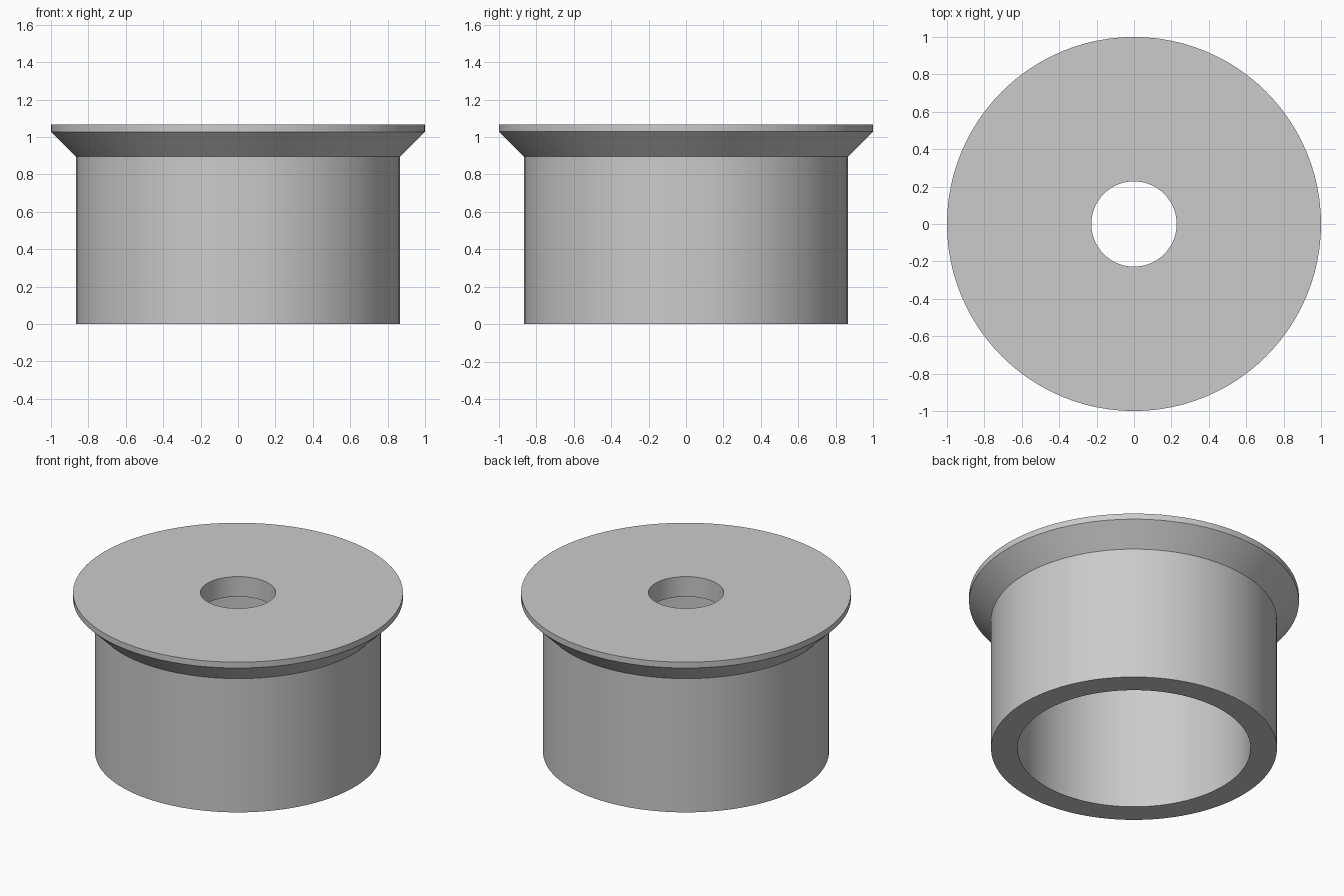
import bpy
import bmesh
import math

cube = bpy.data.objects.get("Cube")
if cube:
    bpy.data.objects.remove(cube, do_unlink=True)

# Plain grey material
grey = bpy.data.materials.new("light_grey")
grey.use_nodes = True
colour = (0.6, 0.6, 0.6, 1)
grey.diffuse_color = colour
grey.node_tree.nodes["Principled BSDF"].inputs["Base Color"].default_value = colour


def lathe(name, profile, steps=96):
    """Revolve a closed (radius, height) profile around z."""
    bm = bmesh.new()
    verts = [bm.verts.new((r, 0, z)) for r, z in profile]
    edges = [bm.edges.new((v, verts[(i + 1) % len(verts)])) for i, v in enumerate(verts)]
    bmesh.ops.spin(bm, geom=verts + edges, cent=(0, 0, 0), axis=(0, 0, 1),
                   angle=math.tau, steps=steps, use_merge=True)
    bmesh.ops.remove_doubles(bm, verts=bm.verts, dist=0.0001)
    bmesh.ops.recalc_face_normals(bm, faces=bm.faces)
    mesh = bpy.data.meshes.new(name)
    bm.to_mesh(mesh)
    bm.free()
    mesh.materials.append(grey)
    obj = bpy.data.objects.new(name, mesh)
    bpy.context.collection.objects.link(obj)
    bpy.ops.object.select_all(action="DESELECT")
    obj.select_set(True)
    bpy.context.view_layer.objects.active = obj
    bpy.ops.object.shade_smooth_by_angle(angle=math.radians(30))
    return obj


# Hollow sleeve with a chamfered flange and a pierced top plate
wall, bore, hole, top = 0.867, 0.707, 0.228, 1.067
lathe("flanged_cap", [
    (bore, 0), (wall, 0), (wall, 0.895), (1, 1.028), (1, top),
    (hole, top), (hole, 0.933), (bore, 0.933),
])
